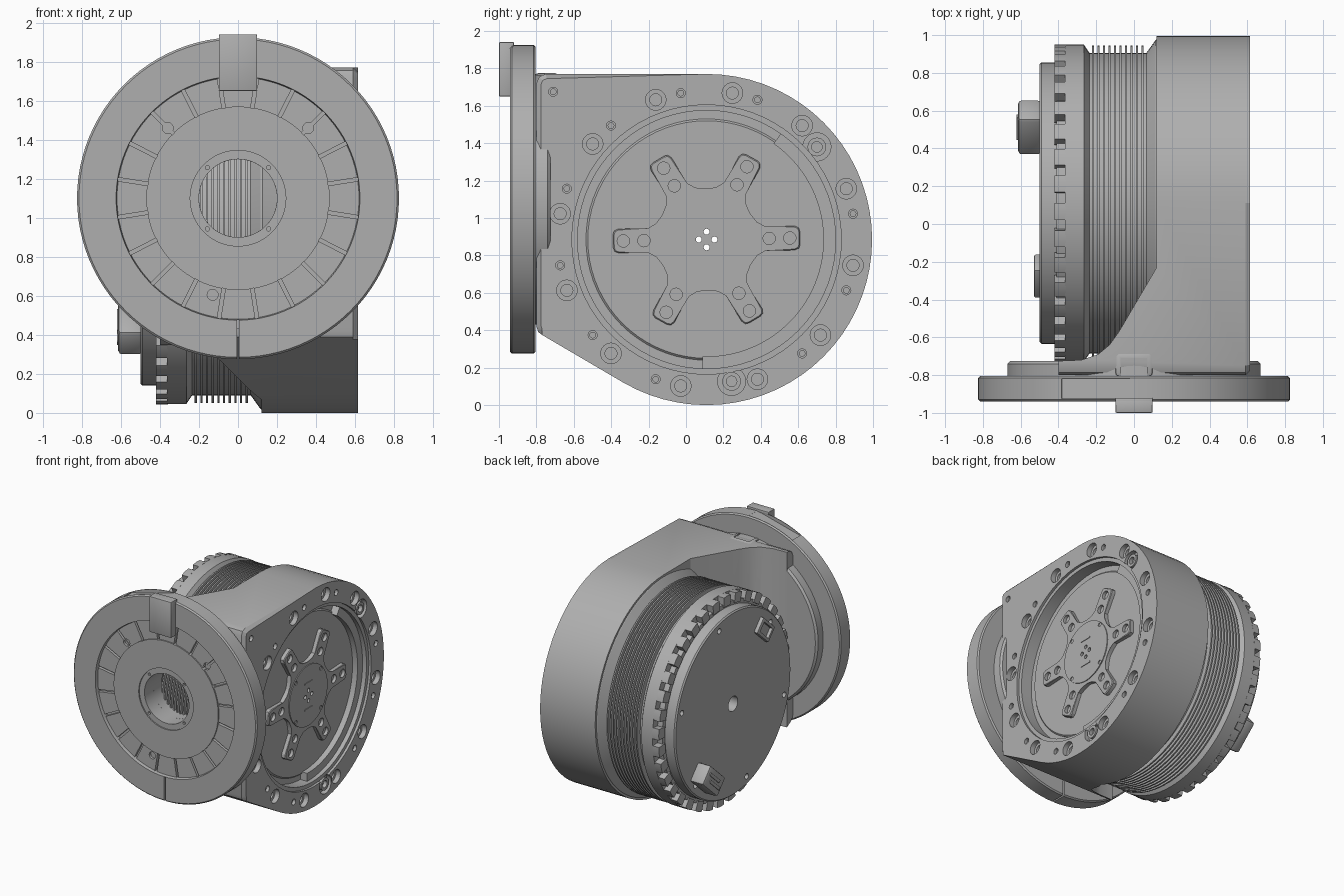
import bpy, bmesh
from math import sin, cos, pi, radians
from mathutils import Matrix, Vector

if "Cube" in bpy.data.objects:
    bpy.data.objects.remove(bpy.data.objects["Cube"])

CY, CZ = 0.11, 0.885      # drum axis, runs along x
FZ = 1.1                  # flange axis height, runs along y
parts = []

grey = bpy.data.materials.new("machined grey")
grey.use_nodes = True
COLOUR = (0.43, 0.43, 0.43, 1)
grey.diffuse_color = COLOUR
grey.node_tree.nodes["Principled BSDF"].inputs["Base Color"].default_value = COLOUR


def finish(name, bm):
    bmesh.ops.remove_doubles(bm, verts=bm.verts, dist=1e-5)
    bmesh.ops.recalc_face_normals(bm, faces=bm.faces)
    mesh = bpy.data.meshes.new(name)
    bm.to_mesh(mesh)
    bm.free()
    mesh.materials.append(grey)
    ob = bpy.data.objects.new(name, mesh)
    bpy.context.collection.objects.link(ob)
    parts.append(ob)
    return ob


def lathe(name, profile, axis="x", centres=None, segs=72, closed=False):
    """Revolve (position along axis, radius) points round each centre."""
    bm = bmesh.new()
    for u, v in centres or [(CY, CZ) if axis == "x" else (0, FZ)]:
        rings = []
        for a, r in profile:
            ring = []
            for i in range(segs):
                t = 2 * pi * i / segs
                p, q = u + r * cos(t), v + r * sin(t)
                ring.append(bm.verts.new((a, p, q) if axis == "x" else (p, a, q)))
            rings.append(ring)
        for k in range(len(rings) - (0 if closed else 1)):
            A, B = rings[k], rings[(k + 1) % len(rings)]
            for i in range(segs):
                j = (i + 1) % segs
                bm.faces.new((A[i], A[j], B[j], B[i]))
    return finish(name, bm)


def prism(name, outline, lo, hi, axis="x", chamfer=0):
    """Extrude a (y, z) outline along x, or an (x, y) outline along z."""
    bm = bmesh.new()
    put = (lambda p, h: (h, *p)) if axis == "x" else (lambda p, h: (*p, h))
    bottom = [bm.verts.new(put(p, lo)) for p in outline]
    top = [bm.verts.new(put(p, hi)) for p in outline]
    bm.faces.new(bottom)
    cap = bm.faces.new(top)
    for i in range(len(outline)):
        j = (i + 1) % len(outline)
        bm.faces.new((bottom[i], bottom[j], top[j], top[i]))
    if chamfer:
        bmesh.ops.bevel(bm, geom=list(cap.edges), offset=chamfer, segments=1, affect="EDGES")
    return finish(name, bm)


def box(name, lo, hi, bevel=0, spin=0, spin_axis="X"):
    lo, hi = Vector(lo), Vector(hi)
    bm = bmesh.new()
    bmesh.ops.create_cube(bm, size=1)
    bmesh.ops.scale(bm, vec=hi - lo, verts=bm.verts)
    if bevel:
        bmesh.ops.bevel(bm, geom=bm.edges[:], offset=bevel, segments=2, affect="EDGES", profile=0.5)
    m = Matrix.Translation((lo + hi) / 2) @ Matrix.Rotation(spin, 4, spin_axis)
    bmesh.ops.transform(bm, matrix=m, verts=bm.verts)
    return finish(name, bm)


def boolean(ob, cutter, op="DIFFERENCE", keep=False):
    mod = ob.modifiers.new("cut", "BOOLEAN")
    mod.object, mod.operation, mod.solver = cutter, op, "EXACT"
    bpy.context.view_layer.objects.active = ob
    bpy.ops.object.modifier_apply(modifier=mod.name)
    if not keep:
        parts.remove(cutter)
        bpy.data.objects.remove(cutter)


def polar(r, deg, cy=CY, cz=CZ):
    return cy + r * cos(radians(deg)), cz + r * sin(radians(deg))


def rod(name, a, b, r, axis="x", centres=None, segs=32):
    return lathe(name, [(a, 0), (a, r), (b, r), (b, 0)], axis, centres, segs)


def bore(name, wide, narrow, step, end, centres):
    return lathe(name, [(0.7, 0), (0.7, wide), (step, wide), (step, narrow), (end, narrow), (end, 0)],
                 "x", centres, 24)


# Housing: rounded side outline trimmed by the swept plan outline
side = [polar(0.885, 90 - 5 * i) for i in range(43)]
side += [(-0.77, 0.375), (-0.79, 0.39), (-0.8, 0.42), (-0.8, 1.72), (-0.785, 1.755), (-0.75, 1.77)]
housing = prism("housing", side, -0.7, 0.615, chamfer=0.025)
plan = [(0.12, 1.2), (0.12, -0.23), (-0.08, -0.57), (-0.13, -0.64), (-0.19, -0.69), (-0.28, -0.72),
        (-0.4, -0.725), (-0.4, -0.9), (0.8, -0.9), (0.8, 1.2)]
boolean(housing, prism("plan", plan, -0.1, 2, "z"), "INTERSECT")
boolean(housing, rod("recess", 0.5, 0.7, 0.72, segs=72))
boolean(housing, rod("front_bore", -1, -0.55, 0.2, "y", segs=48))
boolean(housing, rod("axle_bore", -0.1, 0.65, 0.07))

# Rim bolt holes, with two clamp screw pockets
big = [polar(0.795, 20 + 30 * i) for i in range(12)]
small = [polar(0.795, 10 + 30 * i) for i in range(12) if i not in (1, 9)] + [(-0.71, 1.675)]
clamps = [polar(0.77, 40), polar(0.77, -80)]
boolean(housing, bore("bolt_holes", 0.055, 0.032, 0.575, 0.52, big))
boolean(housing, bore("pin_holes", 0.024, 0.015, 0.59, 0.54, small))
boolean(housing, rod("clamp_pockets", 0.575, 0.7, 0.075, centres=clamps))
lathe("clamp_screws", [(0.57, 0.05), (0.61, 0.05), (0.61, 0.028), (0.58, 0.028), (0.58, 0)],
      "x", clamps, 24)

# Recess ledges and clamp sector
lathe("recess_lip", [(0.49, 0.69), (0.595, 0.69), (0.595, 0.722), (0.49, 0.722)], closed=True)
arc = [-92 + 3 * i for i in range(50)]
prism("clamp_sector", [polar(0.705, a) for a in arc] + [polar(0.625, a) for a in reversed(arc)],
      0.49, 0.56)
lathe("output_plate", [(0.49, 0.07), (0.515, 0.07), (0.515, 0.635), (0.505, 0.645), (0.49, 0.645)],
      closed=True)

# Six-armed output spider
outline = []
for k in range(6):
    t = Matrix.Rotation(radians(60 * k + 1), 2)
    arm = [(0.235, -0.125), (0.27, -0.09), (0.31, -0.06), (0.47, -0.065), (0.493, -0.055), (0.5, -0.035)]
    arm += [(r, -w) for r, w in reversed(arm)]
    for p in arm:
        v = t @ Vector(p)
        outline.append((CY + v.x, CZ + v.y))
spider = prism("output_spider", outline, 0.505, 0.55, chamfer=0.006)
holes = [polar(r, 60 * k + 1) for k in range(6) for r in (0.335, 0.445)]
boolean(spider, rod("arm_holes", 0.525, 0.7, 0.033, centres=holes, segs=20))
pins = [polar(0.042, 90 * k) for k in range(4)]
hub_pins = [polar(0.225, 45 + 90 * k) for k in range(4)]
hub = rod("spider_hub", 0.52, 0.557, 0.245, segs=48)
boolean(hub, rod("hub_pin_holes", 0.54, 0.7, 0.016, centres=hub_pins, segs=16))
for target in (spider, hub):
    boolean(target, rod("wire_holes", 0.4, 0.7, 0.016, centres=pins, segs=16))
for s in (-1, 1):
    box("hub_slot", (0.55, CY - 0.05, CZ + s * 0.105 - 0.006), (0.562, CY + 0.05, CZ + s * 0.105 + 0.006))

# Finned drum: one revolved profile
prof = [(0.3, 0.07), (0.3, 0.79), (0.125, 0.87), (0.115, 0.865), (0.065, 0.795)]
for i in range(10):
    x = 0.05 - 0.029 * i
    prof += [(x, 0.795), (x, 0.835), (x - 0.011, 0.835), (x - 0.011, 0.795)]
prof += [(-0.235, 0.795), (-0.265, 0.84), (-0.365, 0.84), (-0.365, 0.78), (-0.41, 0.78), (-0.41, 0.07)]
lathe("finned_drum", prof, closed=True, segs=96)

# Toothed collar at the drum end
for k in range(36):
    a0 = 10 * k
    prism("collar_tooth", [polar(0.76, a0), polar(0.838, a0), polar(0.842, a0 + 3),
                           polar(0.838, a0 + 6), polar(0.76, a0 + 6)], -0.36, -0.42)

# End cover with axle hole and screw recesses
cover = lathe("end_cover", [(-0.4, 0.06), (-0.4, 0.745), (-0.49, 0.745), (-0.5, 0.735), (-0.5, 0.06)],
              closed=True, segs=96)
boolean(cover, rod("cover_holes", -0.6, -0.46, 0.022, segs=16,
                   centres=[polar(0.68, 15 + 60 * k) for k in range(6)]))

# Cable connectors on the cover
y, z = polar(0.6, -48)
box("large_connector", (-0.615, y - 0.13, z - 0.08), (-0.49, y + 0.13, z + 0.08), 0.02, radians(42))
for s in (-1, 1):
    box("connector_slot", (-0.621, y - 0.08, z + s * 0.03 - 0.012),
        (-0.6, y + 0.08, z + s * 0.03 + 0.012), 0, radians(42))
y, z = polar(0.6, 130)
small_plug = box("small_connector", (-0.53, y - 0.1, z - 0.065), (-0.49, y + 0.1, z + 0.065), 0.01, radians(42))
boolean(small_plug, box("plug_socket", (-0.6, y - 0.07, z - 0.04), (-0.505, y + 0.07, z + 0.04), 0, radians(42)))

# Mounting flange behind the clamp ring
lathe("mounting_flange", [(-0.815, 0.2), (-0.815, 0.67), (-0.74, 0.67), (-0.725, 0.655), (-0.725, 0.2)],
      "y", closed=True, segs=96)

# Front clamp ring with stepped centre
ring = lathe("clamp_ring", [(-0.805, 0.2), (-0.805, 0.815), (-0.815, 0.825), (-0.93, 0.825),
                            (-0.94, 0.815), (-0.94, 0.625), (-0.915, 0.62), (-0.915, 0.47),
                            (-0.925, 0.47), (-0.925, 0.245), (-0.915, 0.245), (-0.915, 0.2)],
             "y", closed=True, segs=96)
for k in range(20):
    a = radians(9 + 18 * k)
    c = Vector((0.545 * cos(a), -0.92, FZ + 0.545 * sin(a)))
    h = Vector((0.0775, 0.03, 0.009))
    boolean(ring, box("radial_groove", c - h, c + h, 0, -a, "Y"))
spots = [(0.36, 1.46), (-0.36, 1.46), (-0.13, 0.605)]
boolean(ring, rod("face_holes", -1, -0.895, 0.028, "y", spots, 20))
boolean(ring, rod("inner_holes", -1, -0.9, 0.011, "y", segs=12,
                  centres=[polar(0.222, 45 + 90 * k, 0, FZ) for k in range(4)]))
boolean(ring, box("split", (-0.006, -1, 0.2), (0.006, -0.7, 0.475)))
boolean(ring, box("rim_flat", (-0.4, -0.925, 1.872), (0, -0.82, 1.97), 0, radians(-14.5), "Y"))

# Latch tab and top screw boss
box("latch_tab", (-0.098, -1, 1.65), (0.098, -0.93, 1.94), 0.006)
box("latch_hook", (-0.098, -0.96, 1.915), (0.098, -0.92, 1.94), 0.004)
boss = box("screw_boss", (-0.1, -0.81, 1.66), (0.1, -0.68, 1.775), 0.02)
boolean(boss, box("boss_pocket", (-0.07, -0.9, 1.745), (0.07, -0.71, 1.8)))
bm = bmesh.new()
bmesh.ops.create_cone(bm, cap_ends=True, segments=24, radius1=0.03, radius2=0.03, depth=0.03,
                      matrix=Matrix.Translation((0, -0.775, 1.75)))
finish("boss_screw", bm)

for ob in parts:
    bpy.ops.object.select_all(action="DESELECT")
    ob.select_set(True)
    bpy.context.view_layer.objects.active = ob
    bpy.ops.object.shade_smooth_by_angle(angle=radians(25))
